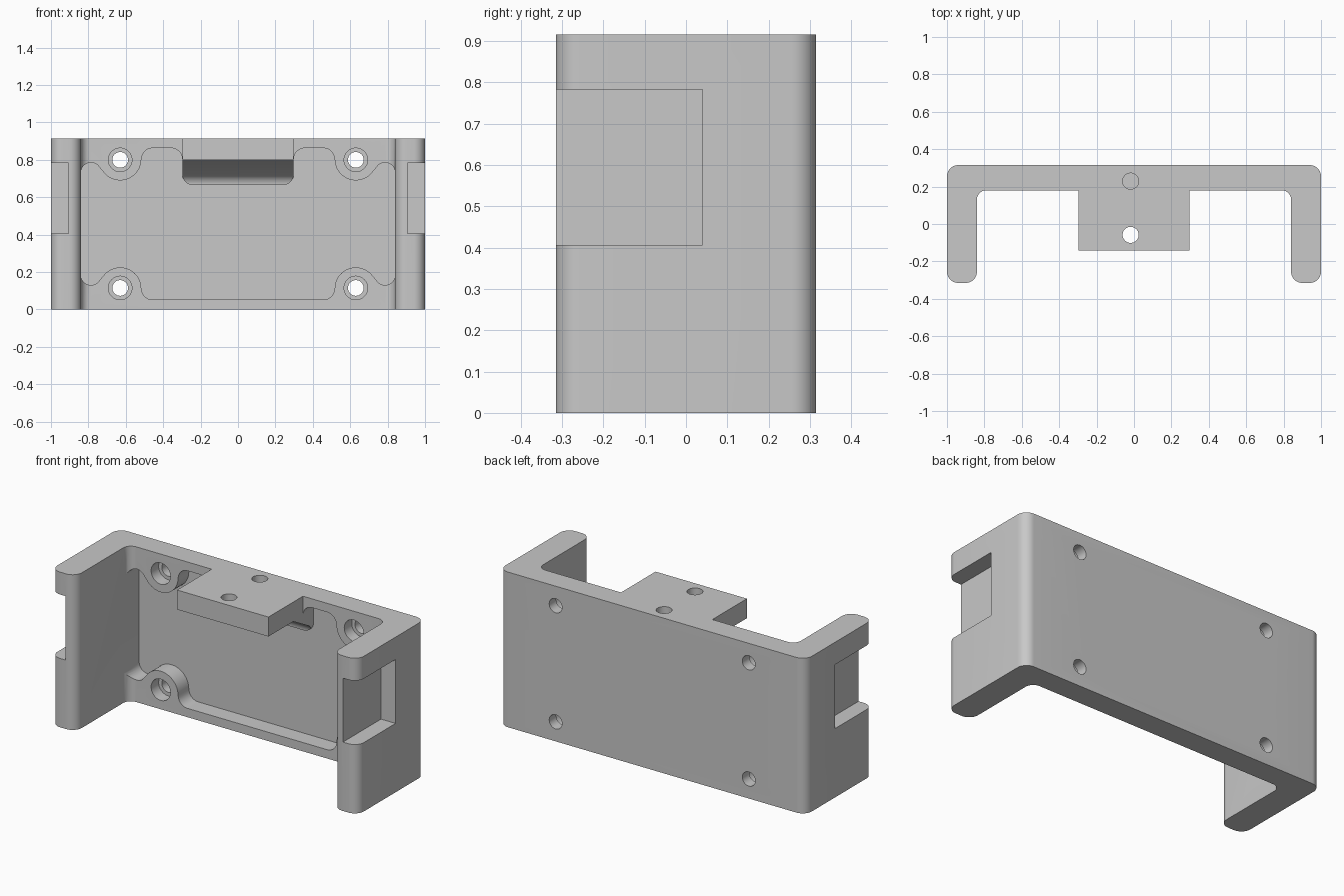
import bpy, bmesh, math
from mathutils import Vector

if "Cube" in bpy.data.objects:
    bpy.data.objects.remove(bpy.data.objects["Cube"], do_unlink=True)

HEIGHT = 0.915
FLOOR_Y = 0.28       # pocket floor inside the back plate
TAB_X = 0.298        # half width of the mounting tab


def arc(cx, cy, r, start, end, steps=12):
    """Points along an arc, angles in degrees."""
    angles = [math.radians(start + (end - start) * i / steps) for i in range(steps + 1)]
    return [(cx + r * math.cos(a), cy + r * math.sin(a)) for a in angles]


def rounded(corners, steps=10):
    """Round each (x, y, radius) corner of a polygon."""
    out = []
    for i, (x, y, r) in enumerate(corners):
        p = Vector((x, y))
        if r == 0:
            out.append((x, y))
            continue
        a = (Vector(corners[i - 1][:2]) - p).normalized()
        b = (Vector(corners[(i + 1) % len(corners)][:2]) - p).normalized()
        c = p + (a + b) * r
        for k in range(steps + 1):
            t = math.pi / 2 * k / steps
            out.append(tuple(c - b * r * math.cos(t) - a * r * math.sin(t)))
    return out


def prism(name, points, low, high, axis):
    """Extrude a 2D outline along an axis."""
    place = {"x": lambda u, v, d: (d, u, v),
             "y": lambda u, v, d: (u, d, v),
             "z": lambda u, v, d: (u, v, d)}[axis]
    bm = bmesh.new()
    bottom = [bm.verts.new(place(u, v, low)) for u, v in points]
    top = [bm.verts.new(place(u, v, high)) for u, v in points]
    bm.faces.new(bottom)
    bm.faces.new(top)
    n = len(points)
    for i in range(n):
        j = (i + 1) % n
        bm.faces.new((bottom[i], bottom[j], top[j], top[i]))
    bmesh.ops.recalc_face_normals(bm, faces=bm.faces)
    mesh = bpy.data.meshes.new(name)
    bm.to_mesh(mesh)
    bm.free()
    obj = bpy.data.objects.new(name, mesh)
    bpy.context.collection.objects.link(obj)
    return obj


def combine(target, tool, operation):
    """Apply a boolean and discard the tool."""
    mod = target.modifiers.new("combine", "BOOLEAN")
    mod.operation, mod.solver, mod.object = operation, "EXACT", tool
    bpy.context.view_layer.objects.active = target
    bpy.ops.object.modifier_apply(modifier=mod.name)
    bpy.data.objects.remove(tool, do_unlink=True)


def circle(x, y, r):
    return arc(x, y, r, 0, 360, 32)[:-1]


def mirrored(points):
    return points + [(-x, z) for x, z in reversed(points)]


# U-shaped bracket: back plate with two side legs
half = [(0.84, 0.18, 0.05), (0.84, -0.315, 0.06), (1, -0.315, 0.06), (1, 0.315, 0.06)]
outline = half + [(-x, y, r) for x, y, r in reversed(half)]
bracket = prism("bracket", rounded(outline), 0, HEIGHT, "z")

# Pocket that curves around the four screw bosses and the root of the tab
quarter = (arc(0.786, 0.73, 0.055, 0, 154.8)
           + arc(0.63, 0.803, 0.113, -25.2, -180, 20)[1:]
           + arc(0.456, 0.803, 0.06, 0, 90)[1:])
upper = mirrored(quarter + arc(TAB_X + 0.06, 0.803, 0.06, 90, 180))
lower = [(x, HEIGHT - z) for x, z in reversed(mirrored(quarter))]
combine(bracket, prism("pocket_cutter", upper + lower, 0.1, FLOOR_Y, "y"), "DIFFERENCE")

# Mounting tab with a sloped, filleted underside and rounded lower corners
side = ([(-0.142, HEIGHT), (-0.142, 0.8), (0.09, 0.8)]
        + arc(0.208, 0.665, 0.06, 62, 0)
        + [(0.295, 0.665), (0.295, HEIGHT)])
tab = prism("mounting_tab", side, -TAB_X, TAB_X, "x")
front = [(-TAB_X, 1, 0), (-TAB_X, 0.664, 0.06), (TAB_X, 0.664, 0.06), (TAB_X, 1, 0)]
combine(tab, prism("tab_trim", rounded(front), -0.3, 0.4, "y"), "INTERSECT")
combine(bracket, tab, "UNION")

# Tab holes: one through, one blind
for y in (-0.058, 0.229):
    combine(bracket, prism("tab_hole", circle(-0.018, y, 0.043), 0.78, 1, "z"), "DIFFERENCE")

# Counterbored screw holes
for x in (-0.63, 0.63):
    for z in (0.115, 0.8):
        combine(bracket, prism("screw_hole", circle(x, z, 0.042), 0.1, 0.4, "y"), "DIFFERENCE")
        combine(bracket, prism("counterbore", circle(x, z, 0.063), 0.1, 0.25, "y"), "DIFFERENCE")

# Recesses on the outside of each leg
notch = [(-0.4, 0.406), (0.04, 0.406), (0.04, 0.783), (-0.4, 0.783)]
for low, high in ((-1.1, -0.905), (0.905, 1.1)):
    combine(bracket, prism("leg_recess", notch, low, high, "x"), "DIFFERENCE")

# Single grey finish
grey = bpy.data.materials.new("plain grey")
grey.use_nodes = True
colour = (0.58, 0.58, 0.58, 1)
grey.diffuse_color = colour
grey.node_tree.nodes["Principled BSDF"].inputs["Base Color"].default_value = colour
bracket.data.materials.clear()
bracket.data.materials.append(grey)

# Smooth curved surfaces, keep edges crisp
bpy.ops.object.select_all(action="DESELECT")
bracket.select_set(True)
bpy.context.view_layer.objects.active = bracket
bpy.ops.object.shade_smooth_by_angle(angle=math.radians(30))
